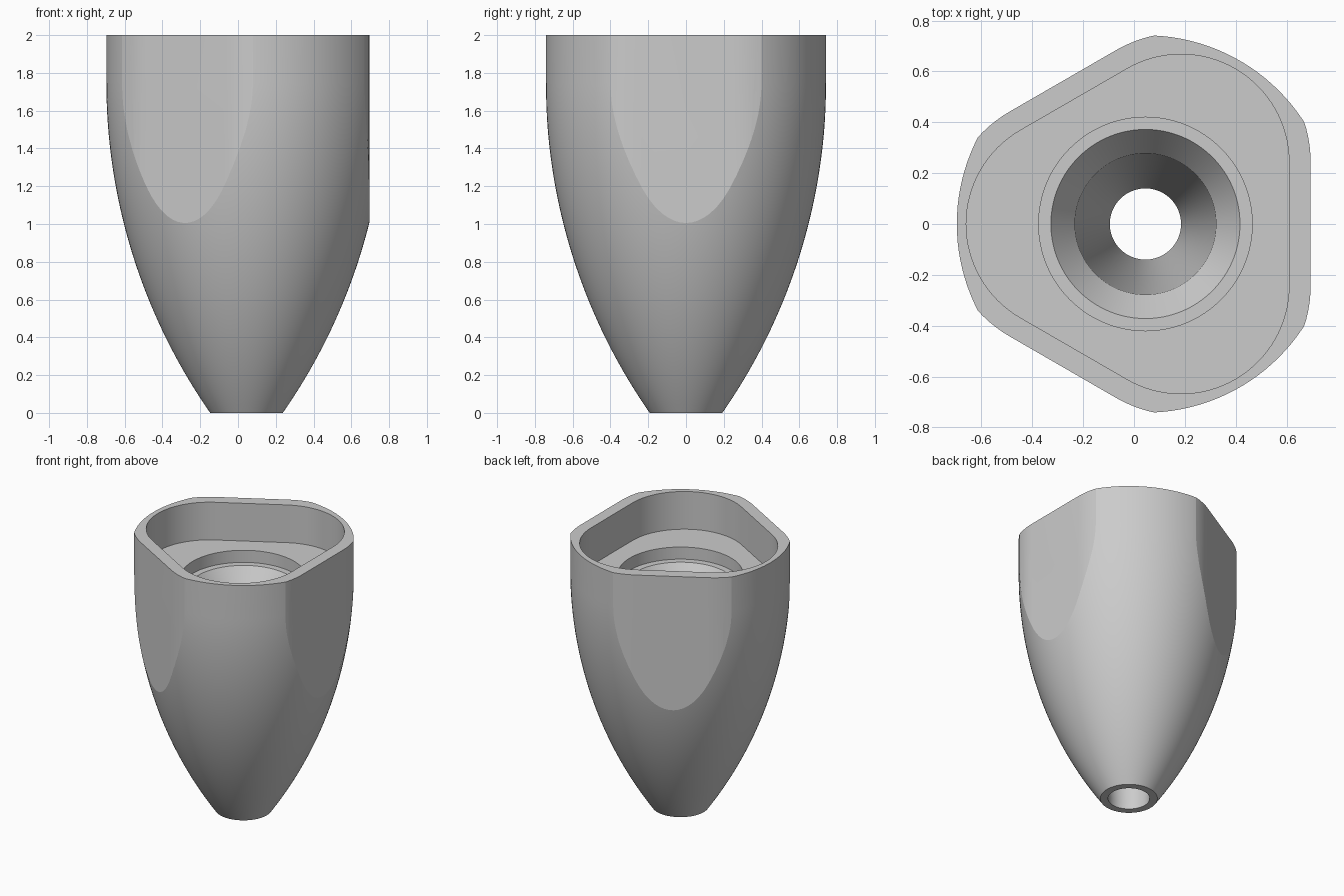
import bpy, bmesh, math

if "Cube" in bpy.data.objects:
    bpy.data.objects.remove(bpy.data.objects["Cube"], do_unlink=True)

AXIS_X = 0.045      # the turning axis sits slightly to the model's left
SEGMENTS = 128

grey = bpy.data.materials.new("plain grey")
grey.use_nodes = True
grey.diffuse_color = (0.6, 0.6, 0.6, 1)
grey.node_tree.nodes["Principled BSDF"].inputs["Base Color"].default_value = grey.diffuse_color


def add_object(name, bm):
    bmesh.ops.recalc_face_normals(bm, faces=bm.faces)
    mesh = bpy.data.meshes.new(name)
    bm.to_mesh(mesh)
    bm.free()
    mesh.materials.append(grey)
    obj = bpy.data.objects.new(name, mesh)
    obj.location.x = AXIS_X
    bpy.context.collection.objects.link(obj)
    return obj


def turned(name, profile):
    """Solid of revolution from (radius, height) points, capped at both ends."""
    bm = bmesh.new()
    rings = []
    for r, z in profile:
        rings.append([bm.verts.new((r * math.cos(a), r * math.sin(a), z))
                      for a in (math.tau * i / SEGMENTS for i in range(SEGMENTS))])
    for low, high in zip(rings, rings[1:]):
        for i in range(SEGMENTS):
            j = (i + 1) % SEGMENTS
            bm.faces.new((low[i], low[j], high[j], high[i]))
    bm.faces.new(rings[0])
    bm.faces.new(rings[-1])
    return add_object(name, bm)


def rounded_triangle(name, corner, radius, bottom, top, steps=32):
    """Prism whose three corners are arcs centred at a distance from the axis."""
    bm = bmesh.new()
    base = []
    for k in range(3):
        mid = math.pi / 3 + k * math.tau / 3
        for s in range(steps + 1):
            a = mid + (s / steps - 0.5) * math.tau / 3
            base.append(bm.verts.new((corner * math.cos(mid) + radius * math.cos(a),
                                      corner * math.sin(mid) + radius * math.sin(a), bottom)))
    face = bm.faces.new(base)
    grown = bmesh.ops.extrude_face_region(bm, geom=[face])["geom"]
    bmesh.ops.translate(bm, vec=(0, 0, top - bottom),
                        verts=[g for g in grown if isinstance(g, bmesh.types.BMVert)])
    return add_object(name, bm)


def combine(target, cutter, operation):
    mod = target.modifiers.new(operation.lower(), "BOOLEAN")
    mod.object, mod.operation, mod.solver = cutter, operation, "EXACT"
    bpy.context.view_layer.objects.active = target
    bpy.ops.object.modifier_apply(modifier=mod.name)
    bpy.data.objects.remove(cutter, do_unlink=True)


# Ogive body: a circular arc that turns vertical near the rim
TANGENT, ARC, WIDEST = 1.75, 3.06, 0.742
heights = [TANGENT * i / 40 for i in range(41)]
ogive = [(WIDEST - ARC + math.sqrt(ARC ** 2 - (TANGENT - z) ** 2), z) for z in heights]
body = turned("tapered_body", ogive + [(WIDEST, 2)])

# Three flats on the outside and the matching pocket in the top
combine(body, rounded_triangle("flats", 0.28, 0.51, -0.5, 2.5), "INTERSECT")
combine(body, rounded_triangle("pocket", 0.28, 0.425, 1.72, 2.5), "DIFFERENCE")

# Stepped bore, tapering down to the hole in the tip
combine(body, turned("bore", [(0.14, -0.2), (0.14, 0.05), (0.278, 1.5), (0.372, 1.63),
                              (0.42, 1.63), (0.42, 1.9)]), "DIFFERENCE")

bpy.ops.object.select_all(action="DESELECT")
body.select_set(True)
bpy.context.view_layer.objects.active = body
bpy.ops.object.shade_smooth_by_angle(angle=math.radians(10))
